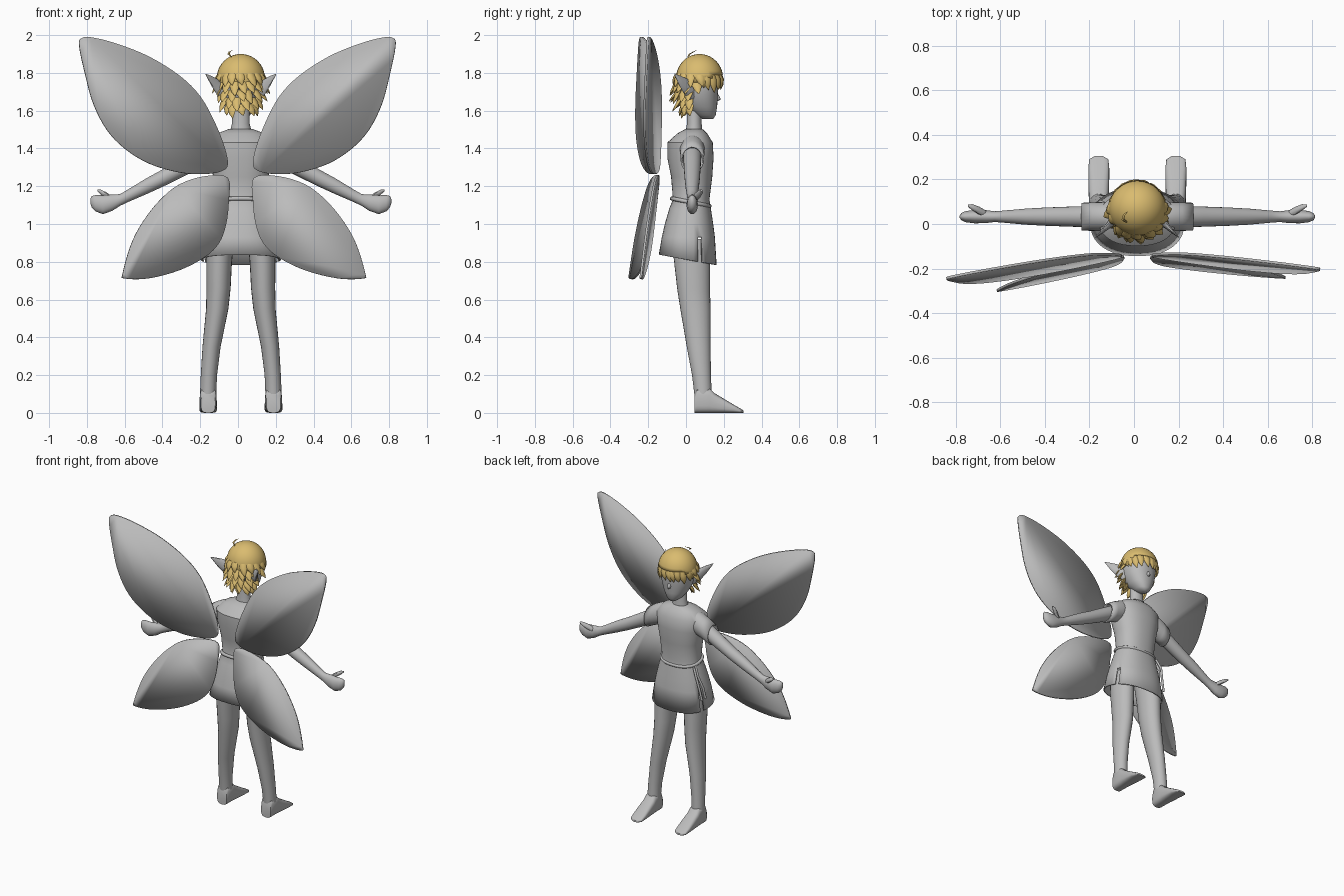
import bpy, bmesh, math, random
from mathutils import Vector

if "Cube" in bpy.data.objects:
    bpy.data.objects.remove(bpy.data.objects["Cube"])

random.seed(4)
CX = 0.015  # centre line of the body


def material(name, rgb):
    m = bpy.data.materials.new(name)
    m.diffuse_color = (*rgb, 1)
    m.use_nodes = True
    m.node_tree.nodes["Principled BSDF"].inputs["Base Color"].default_value = m.diffuse_color
    return m


GREY = material("grey", (0.5, 0.5, 0.5))
BLOND = material("blond", (0.7, 0.5, 0.16))


def finish(bm, name, mat, solid=0.0, angle=40):
    bmesh.ops.recalc_face_normals(bm, faces=bm.faces)
    me = bpy.data.meshes.new(name)
    bm.to_mesh(me)
    bm.free()
    me.materials.append(mat)
    ob = bpy.data.objects.new(name, me)
    bpy.context.collection.objects.link(ob)
    if solid:
        mod = ob.modifiers.new("thickness", 'SOLIDIFY')
        mod.thickness = solid
        mod.offset = 0
    bpy.ops.object.select_all(action='DESELECT')
    ob.select_set(True)
    bpy.context.view_layer.objects.active = ob
    bpy.ops.object.shade_smooth_by_angle(angle=math.radians(angle))
    return ob


def add_rings(bm, rings, caps=(True, True)):
    """Bridge rows of points into a tube."""
    rows = [[bm.verts.new(p) for p in r] for r in rings]
    n = len(rows[0])
    for a, b in zip(rows, rows[1:]):
        for i in range(n):
            bm.faces.new((a[i], a[(i + 1) % n], b[(i + 1) % n], b[i]))
    if caps[0]:
        bm.faces.new(rows[0])
    if caps[1]:
        bm.faces.new(rows[-1])


def oval(axis, pos, c1, c2, r1, r2, n, p):
    """Superellipse across an axis."""
    out = []
    for i in range(n):
        t = 2 * math.pi * i / n
        c, s = math.cos(t), math.sin(t)
        u = c1 + r1 * math.copysign(abs(c) ** (2 / p), c)
        v = c2 + r2 * math.copysign(abs(s) ** (2 / p), s)
        out.append({'x': (pos, u, v), 'y': (u, pos, v), 'z': (u, v, pos)}[axis])
    return out


def loft(axis, rings, n=24, p=2.0, caps=(True, True)):
    bm = bmesh.new()
    add_rings(bm, [oval(axis, *r, n, p) for r in rings], caps)
    return bm


def spans(rows):
    """(z, half width, back y, front y) to ring values."""
    return [(z, CX, (a + b) / 2, w, (b - a) / 2) for z, w, a, b in rows]


def tube(name, pts, r, cyclic=False):
    cu = bpy.data.curves.new(name, 'CURVE')
    cu.dimensions = '3D'
    cu.bevel_depth = r
    cu.bevel_resolution = 2
    sp = cu.splines.new('POLY')
    sp.points.add(len(pts) - 1)
    for q, co in zip(sp.points, pts):
        q.co = (*co, 1)
    sp.use_cyclic_u = cyclic
    cu.materials.append(GREY)
    bpy.context.collection.objects.link(bpy.data.objects.new(name, cu))


# Tunic: lofted body with a slanted hem and a slit on each side
bm = loft('z', spans([(1.50, .06, .0, .085), (1.475, .125, -.045, .11), (1.43, .17, -.095, .138),
                      (1.35, .163, -.095, .142), (1.25, .142, -.075, .135), (1.13, .13, -.065, .12),
                      (1.08, .146, -.085, .128), (1.0, .168, -.108, .14), (.93, .186, -.124, .149),
                      (.81, .208, -.14, .158)]), 40, 2.3, (True, False))
for v in bm.verts:
    if v.co.z < .82:
        v.co.z -= .18 * (v.co.y - .01)
slit = [f for f in bm.faces if f.calc_center_median().z < .93
        and .062 < f.calc_center_median().y < .088 and abs(f.calc_center_median().x - CX) > .1]
bmesh.ops.delete(bm, geom=slit, context='FACES')
finish(bm, "tunic", GREY, .008)

# Belt with a hanging tail
tube("belt", [(x, y, z - .2 * (y - .025)) for x, y, z in oval('z', 1.115, CX, .025, .138, .1, 40, 2.3)],
     .011, True)
for dx in (0, .02):
    tube("belt_tail", [(CX - .135, .085 - dx, 1.1), (CX - .165, .1 - dx, 1.04),
                       (CX - .185, .09 - 2 * dx, .95), (CX - .2, .085 - 2 * dx, .88)], .008)

# Neck, head and nose
finish(loft('z', spans([(1.47, .062, -.005, .09), (1.53, .047, .005, .083), (1.66, .046, .005, .08)])),
       "neck", GREY)
finish(loft('z', spans([(1.555, .02, .09, .143), (1.575, .048, .05, .157), (1.62, .08, .0, .165),
                        (1.68, .104, -.03, .168), (1.74, .113, -.048, .173), (1.81, .107, -.045, .165),
                        (1.86, .075, -.005, .135), (1.88, .03, .04, .09)]), 32, 2.2), "head", GREY, angle=60)
bm = bmesh.new()
add_rings(bm, [oval('y', y, CX, z, w, h, 8, 2) for y, z, w, h in
               ((.155, 1.68, .016, .03), (.17, 1.67, .012, .018), (.182, 1.662, .004, .005))])
finish(bm, "nose", GREY)

for s, side in ((-1, "left"), (1, "right")):
    # Pointed ear
    bm = bmesh.new()
    add_rings(bm, [oval('x', CX + s * d, y, z, a, b, 10, 2) for d, y, z, a, b in
                   ((.095, .025, 1.70, .03, .045), (.125, .002, 1.725, .022, .045),
                    (.155, -.03, 1.757, .012, .028), (.187, -.06, 1.793, .002, .003))])
    finish(bm, side + "_ear", GREY)
    # Sleeve, open at the cuff
    finish(loft('x', [(CX + s * d, .033, z, a, b) for d, z, a, b in
                      ((.09, 1.405, .055, .07), (.15, 1.39, .062, .073), (.2, 1.368, .06, .07),
                       (.25, 1.34, .058, .067))], caps=(True, False)), side + "_sleeve", GREY, .008)
    # Arm running into a mitten hand
    finish(loft('x', [(CX + s * d, .033, z, a, b) for d, z, a, b in
                      ((.12, 1.40, .045, .05), (.2, 1.36, .048, .056), (.3, 1.305, .045, .052),
                       (.41, 1.245, .041, .046), (.5, 1.20, .036, .042), (.6, 1.148, .027, .033),
                       (.64, 1.127, .024, .031), (.68, 1.113, .029, .043), (.73, 1.102, .03, .05),
                       (.77, 1.11, .025, .043), (.79, 1.118, .016, .03), (.797, 1.122, .005, .01))]),
           side + "_arm", GREY, angle=60)
    # Thumb
    finish(loft('x', [(CX + s * d, y, z, r, r) for d, y, z, r in
                      ((.68, .045, 1.13, .016), (.71, .06, 1.15, .018), (.74, .075, 1.168, .014),
                       (.76, .082, 1.178, .005))], 10), side + "_thumb", GREY)
    # Leg
    finish(loft('z', [(z, CX + s * d, y, a, b) for z, d, y, a, b in
                      ((.92, .105, .025, .07, .1), (.8, .115, .032, .068, .095), (.66, .118, .04, .064, .087),
                       (.55, .125, .05, .059, .08), (.35, .155, .067, .048, .063),
                       (.2, .169, .082, .043, .05), (.1, .173, .09, .043, .046))]), side + "_leg", GREY)
    # Foot
    finish(loft('y', [(y, CX + s * .173, h / 2, w, h / 2) for y, h, w in
                      ((.045, .1, .038), (.06, .135, .044), (.125, .13, .045), (.15, .105, .046),
                       (.2, .075, .047), (.25, .045, .047), (.29, .022, .043), (.305, .012, .018))],
                24, 3.2), side + "_foot", GREY, angle=50)


# Hair cap: dome trimmed higher at the front
bm = bmesh.new()
bmesh.ops.create_uvsphere(bm, u_segments=32, v_segments=20, radius=1)
for v in bm.verts:
    v.co = Vector((CX + v.co.x * .123, .072 + v.co.y * .12, 1.77 + v.co.z * .125))
low = [f for f in bm.faces if f.calc_center_median().z < 1.715 + .35 * (f.calc_center_median().y + .04)]
bmesh.ops.delete(bm, geom=low, context='FACES')
finish(bm, "hair_cap", BLOND, .01, 60)


def lock(bm, angle, r0, z0, r1, z1, w):
    """Curved pointed lock swept from the scalp."""
    out = Vector((math.cos(angle), math.sin(angle), 0))
    side = Vector((-out.y, out.x, 0))
    c = Vector((CX, .068, 0))
    rings = []
    for t, k in ((0, .8), (.35, 1), (.7, .65), (1, .05)):
        r = r0 + (r1 - r0) * t ** 2 + .012 * math.sin(math.pi * t)
        mid = c + out * r + Vector((0, 0, z0 + (z1 - z0) * t)) + side * (.015 * t * t)
        rings.append([mid + side * (w * k * math.cos(a)) + out * (w * .5 * k * math.sin(a))
                      for a in (math.pi * i / 4 for i in range(8))])
    add_rings(bm, rings)


# Tiers of spiky locks at the back
bm = bmesh.new()
for z, r, spread, n, flare in ((1.80, .11, 88, 9, .035), (1.755, .11, 84, 9, .048), (1.71, .105, 65, 7, .05),
                               (1.67, .092, 60, 6, .045), (1.635, .075, 58, 5, .035)):
    for i in range(n):
        a = math.radians(-90 - spread + 2 * spread * i / (n - 1) + random.uniform(-5, 5))
        lock(bm, a, r, z, r + flare + random.uniform(-.012, .006), z - .06 - random.uniform(0, .02), .026)
finish(bm, "back_locks", BLOND, angle=50)

# Fringe across the forehead and temples
bm = bmesh.new()
for i in range(11):
    a = math.radians(5 + 17 * i + random.uniform(-4, 4))
    lock(bm, a, .108, 1.80, .117, 1.725 - random.uniform(0, .03), .027)
finish(bm, "fringe", BLOND, angle=50)

# Stray curl on the crown
bm = bmesh.new()
add_rings(bm, [oval('z', z, x, y, r, r, 6, 2) for z, x, y, r in
               ((1.885, -.035, .01, .004), (1.9, -.05, .02, .006), (1.912, -.045, .04, .005),
                (1.92, -.028, .055, .001))])
finish(bm, "stray_curl", BLOND)

# Wings: outline as (distance from root, height), smoothed
UPPER = [(0, 1.315), (.015, 1.40), (.065, 1.53), (.145, 1.675), (.255, 1.785), (.415, 1.885), (.575, 1.95),
         (.705, 1.985), (.772, 1.985), (.785, 1.94), (.752, 1.785), (.71, 1.635), (.64, 1.5), (.545, 1.4),
         (.415, 1.32), (.255, 1.273), (.12, 1.265), (.03, 1.28)]
LOWER = [(0, 1.245), (.12, 1.253), (.255, 1.21), (.36, 1.125), (.45, 1.01), (.512, .89), (.555, .74),
         (.545, .712), (.42, .712), (.255, .755), (.12, .825), (.045, .9), (.008, 1.0), (-.006, 1.125)]


def wing(name, outline, root, s, scale, y0, zref, b, c):
    bm = bmesh.new()
    n, ring = len(outline), []
    for i in range(n):
        p0, p1, p2, p3 = (Vector(outline[(i + k) % n]) for k in (-1, 0, 1, 2))
        for t in (0, .25, .5, .75):
            d, z = .5 * (2 * p1 + (p2 - p0) * t + (2 * p0 - 5 * p1 + 4 * p2 - p3) * t * t
                         + (3 * p1 - p0 - 3 * p2 + p3) * t ** 3)
            d *= scale
            ring.append(bm.verts.new((root + s * d, y0 - b * d + c * (z - zref), z)))
    bm.faces.new(ring)
    finish(bm, name, GREY, .012)


wing("left_upper_wing", UPPER, -.055, -1, 1, -.135, 1.4, .214, .104)
wing("right_upper_wing", UPPER, .08, 1, .96, -.135, 1.4, .15, .08)
wing("left_lower_wing", LOWER, -.055, -1, 1, -.145, 1.25, .18, .1)
wing("right_lower_wing", LOWER, .085, 1, 1.06, -.145, 1.25, .07, .1)
